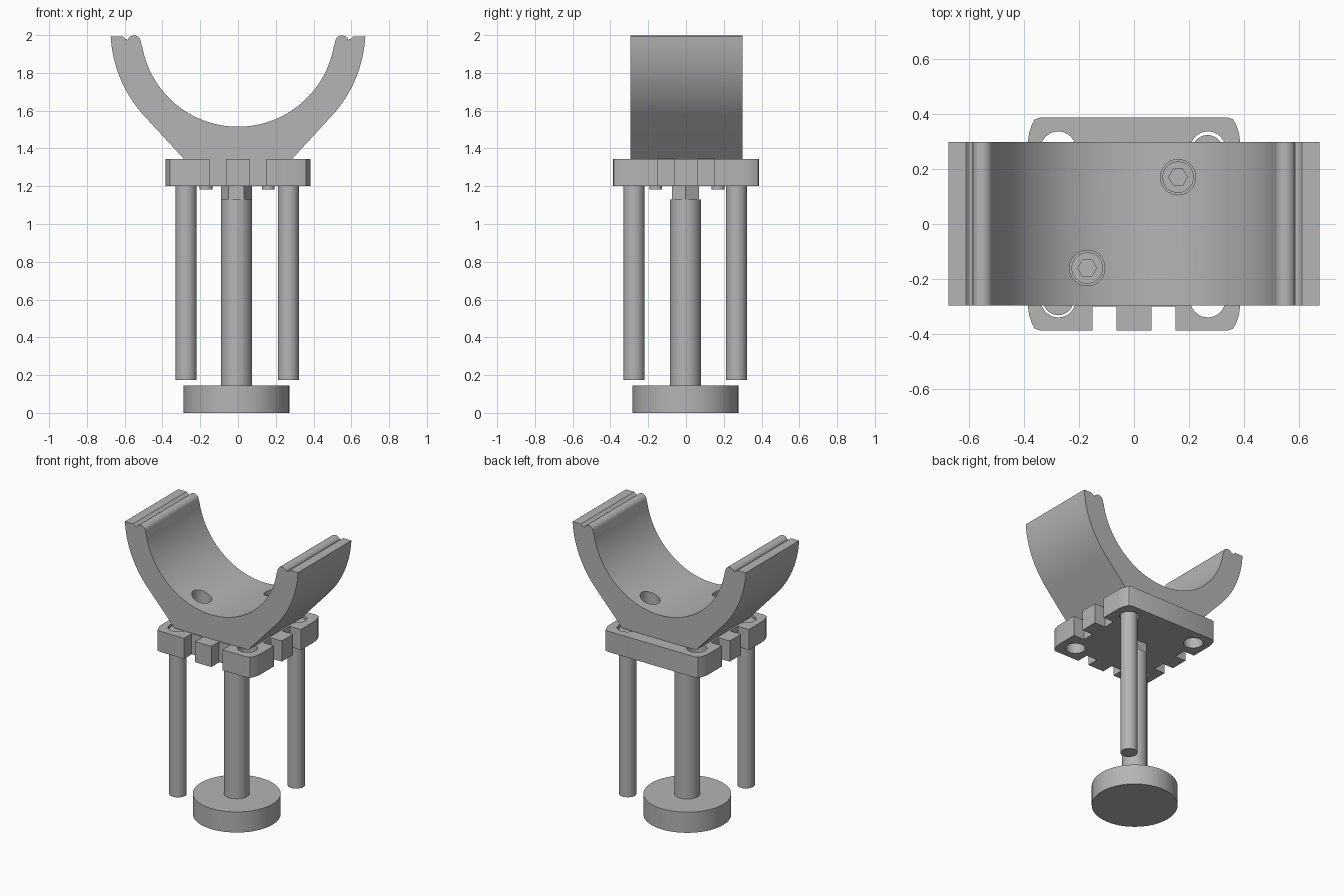
import bpy, bmesh
from math import sin, cos, pi, radians, hypot, atan2, acos

cube = bpy.data.objects.get("Cube")
if cube:
    bpy.data.objects.remove(cube)

GREY = (0.46, 0.46, 0.46, 1)
mat = bpy.data.materials.new("plain grey")
mat.use_nodes = True
mat.diffuse_color = GREY
mat.node_tree.nodes["Principled BSDF"].inputs["Base Color"].default_value = GREY


def extrude(name, pts, lo, hi, axis="z"):
    """Solid prism from a 2D outline, along z (outline in xy) or y (outline in xz)."""
    bm = bmesh.new()
    verts = [bm.verts.new((a, b, lo) if axis == "z" else (a, lo, b)) for a, b in pts]
    face = bm.faces.new(verts)
    res = bmesh.ops.extrude_face_region(bm, geom=[face])
    move = (0, 0, hi - lo) if axis == "z" else (0, hi - lo, 0)
    bmesh.ops.translate(bm, vec=move,
                        verts=[v for v in res["geom"] if isinstance(v, bmesh.types.BMVert)])
    bmesh.ops.recalc_face_normals(bm, faces=bm.faces)
    mesh = bpy.data.meshes.new(name)
    bm.to_mesh(mesh)
    bm.free()
    mesh.materials.append(mat)
    ob = bpy.data.objects.new(name, mesh)
    bpy.context.collection.objects.link(ob)
    return ob


def arc(cx, cy, r, a0, a1, n):
    return [(cx + r * cos(a0 + (a1 - a0) * i / n), cy + r * sin(a0 + (a1 - a0) * i / n))
            for i in range(n + 1)]


def cylinder(name, x, y, r, lo, hi, sides=48):
    return extrude(name, arc(x, y, r, 0, 2 * pi, sides)[:-1], lo, hi)


def box(name, x0, x1, y0, y1, lo, hi):
    return extrude(name, [(x0, y0), (x1, y0), (x1, y1), (x0, y1)], lo, hi)


def activate(ob):
    bpy.ops.object.select_all(action="DESELECT")
    ob.select_set(True)
    bpy.context.view_layer.objects.active = ob


def cut(target, cutter):
    mod = target.modifiers.new("cut", "BOOLEAN")
    mod.operation, mod.solver, mod.object = "DIFFERENCE", "EXACT", cutter
    activate(target)
    bpy.ops.object.modifier_apply(modifier=mod.name)
    bpy.data.objects.remove(cutter)


def mirrored(half):
    """Close a right-hand half outline across x = 0."""
    return half + [(-x, z) for x, z in reversed(half) if abs(x) > 1e-5]


parts = []

# Foot, post and the hexagonal nut under the plate
parts.append(cylinder("foot_disc", -0.008, -0.003, 0.28, 0, 0.145, 64))
parts.append(cylinder("centre_post", -0.008, -0.003, 0.082, 0.14, 1.13))
parts.append(cylinder("post_nut", -0.008, -0.003, 0.082, 1.13, 1.22, 6))

# Plate with rounded corners
corner = [(0.385, 0.30), (0.381, 0.33), (0.372, 0.358), (0.36, 0.38), (0.34, 0.387)]
right = [(x, -y) for x, y in reversed(corner)] + corner
plate = extrude("mount_plate", mirrored(right), 1.2, 1.345)

# Pairs of slots leave a tab on the front and both sides
for s in (-1, 1):
    a, b = sorted((s * 0.063, s * 0.15))
    cut(plate, box("slot", a, b, -0.5, -0.3, 1.1, 1.4))
    for side in (-1, 1):
        x0, x1 = sorted((side * 0.3, side * 0.5))
        cut(plate, box("slot", x0, x1, a, b, 1.1, 1.4))

# Corner holes
for x in (-0.275, 0.268):
    for y in (-0.275, 0.272):
        cut(plate, cylinder("hole", x, y, 0.064, 1.1, 1.4))
parts.append(plate)

# Two guide rods on one diagonal
for name, p in (("guide_rod_front", -0.275), ("guide_rod_back", 0.267)):
    parts.append(cylinder(name, p, p, 0.056, 0.175, 1.335, 32))

# Cradle: outer arc running tangentially into a flat base
CZ, R_IN, R_MID, R_OUT = 2.03, 0.515, 0.59, 0.675
base_x, base_z = 0.287, 1.345
drop = base_z - CZ
tangent = atan2(drop, base_x) + acos(R_OUT / hypot(base_x, drop))


def angle_at(r, z):
    return atan2(z - CZ, (r * r - (z - CZ) ** 2) ** 0.5)


outer = [(base_x, base_z)] + arc(0, CZ, R_OUT, tangent, angle_at(R_OUT, 1.992), 24)
lip = [(0.61, 1.992), (0.597, 1.98)]
seam = arc(0, CZ, R_MID, angle_at(R_MID, 1.978), -pi / 2, 40)
cradle = extrude("cradle", mirrored(outer + lip + seam), -0.295, 0.298, "y")

# Liner with rounded lips, lying in the cradle
edge = arc(0.55, 1.962, 0.036, radians(20), radians(180), 10)
liner_half = (list(reversed(seam)) + edge
              + arc(0, CZ, R_IN, angle_at(R_IN, 1.94), -pi / 2, 40))
# Both arcs end on the centre line, so mirror without repeating those points
inner_mirror = [(-x, z) for x, z in reversed(liner_half[1:-1])]
liner = extrude("cradle_liner", liner_half + inner_mirror, -0.295, 0.298, "y")

# Counterbored bolts with hexagonal sockets
for name, x, y in (("bolt_back", 0.16, 0.17), ("bolt_front", -0.17, -0.16)):
    for target in (cradle, liner):
        cut(target, cylinder("counterbore", x, y, 0.064, 1.385, 1.8))
    head = cylinder(name + "_head", x, y, 0.057, 1.38, 1.45)
    cut(head, cylinder("socket", x, y, 0.034, 1.415, 1.5, 6))
    shank = cylinder(name + "_shank", x, y, 0.034, 1.182, 1.39, 32)
    parts += [head, shank]
parts += [cradle, liner]

for ob in parts:
    activate(ob)
    bpy.ops.object.shade_smooth_by_angle(angle=radians(25))
